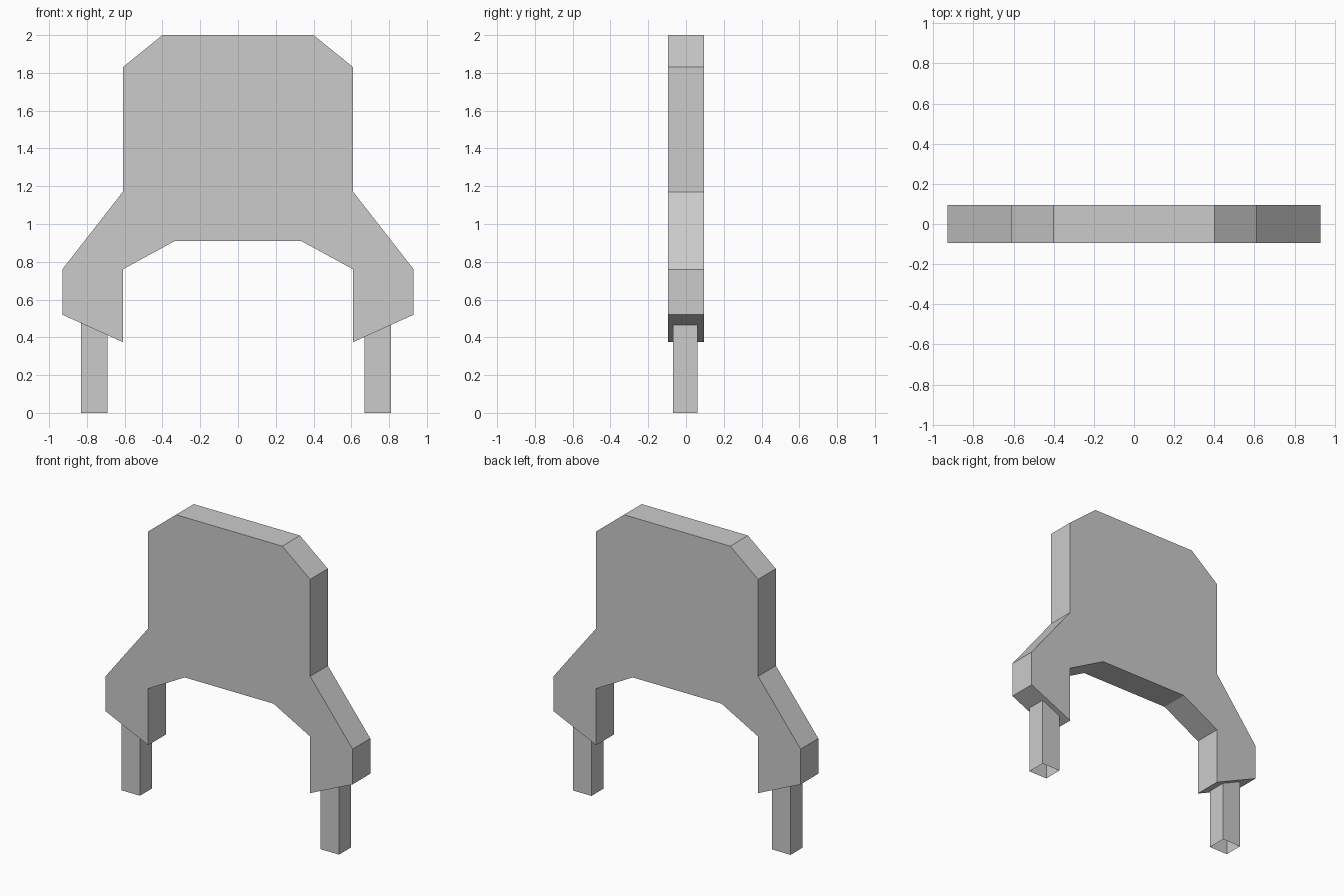
import bpy, bmesh

if "Cube" in bpy.data.objects:
    bpy.data.objects.remove(bpy.data.objects["Cube"])


def prism(name, bottom, direction, caps):
    """Extrude a closed outline along a direction, optionally capping both ends."""
    bm = bmesh.new()
    a = [bm.verts.new(p) for p in bottom]
    b = [bm.verts.new([p[i] + direction[i] for i in range(3)]) for p in bottom]
    n = len(a)
    for i in range(n):
        j = (i + 1) % n
        bm.faces.new((a[i], a[j], b[j], b[i]))
    if caps:
        bm.faces.new(a[::-1])
        bm.faces.new(b)
        bmesh.ops.recalc_face_normals(bm, faces=bm.faces[:])
    mesh = bpy.data.meshes.new(name)
    bm.to_mesh(mesh)
    bm.free()
    obj = bpy.data.objects.new(name, mesh)
    bpy.context.collection.objects.link(obj)
    return obj


# Flat back panel: right half of the outline, mirrored to the left
half = [(0.40, 2.0), (0.61, 1.83), (0.61, 1.17), (0.93, 0.76), (0.93, 0.52),
        (0.61, 0.375), (0.61, 0.76), (0.335, 0.91)]
outline = half + [(-x, z) for x, z in reversed(half)]
T = 0.095
prism("back_panel", [(x, -T, z) for x, z in outline], (0, 2 * T, 0), True)

# Square tube posts, open at the ends, reaching up into the panel
for name, cx in (("left_post", -0.76), ("right_post", 0.74)):
    x0, x1, y0, y1 = cx - 0.07, cx + 0.07, -0.07, 0.06
    prism(name, [(x0, y0, 0), (x1, y0, 0), (x1, y1, 0), (x0, y1, 0)],
          (0, 0, 0.48), False)
